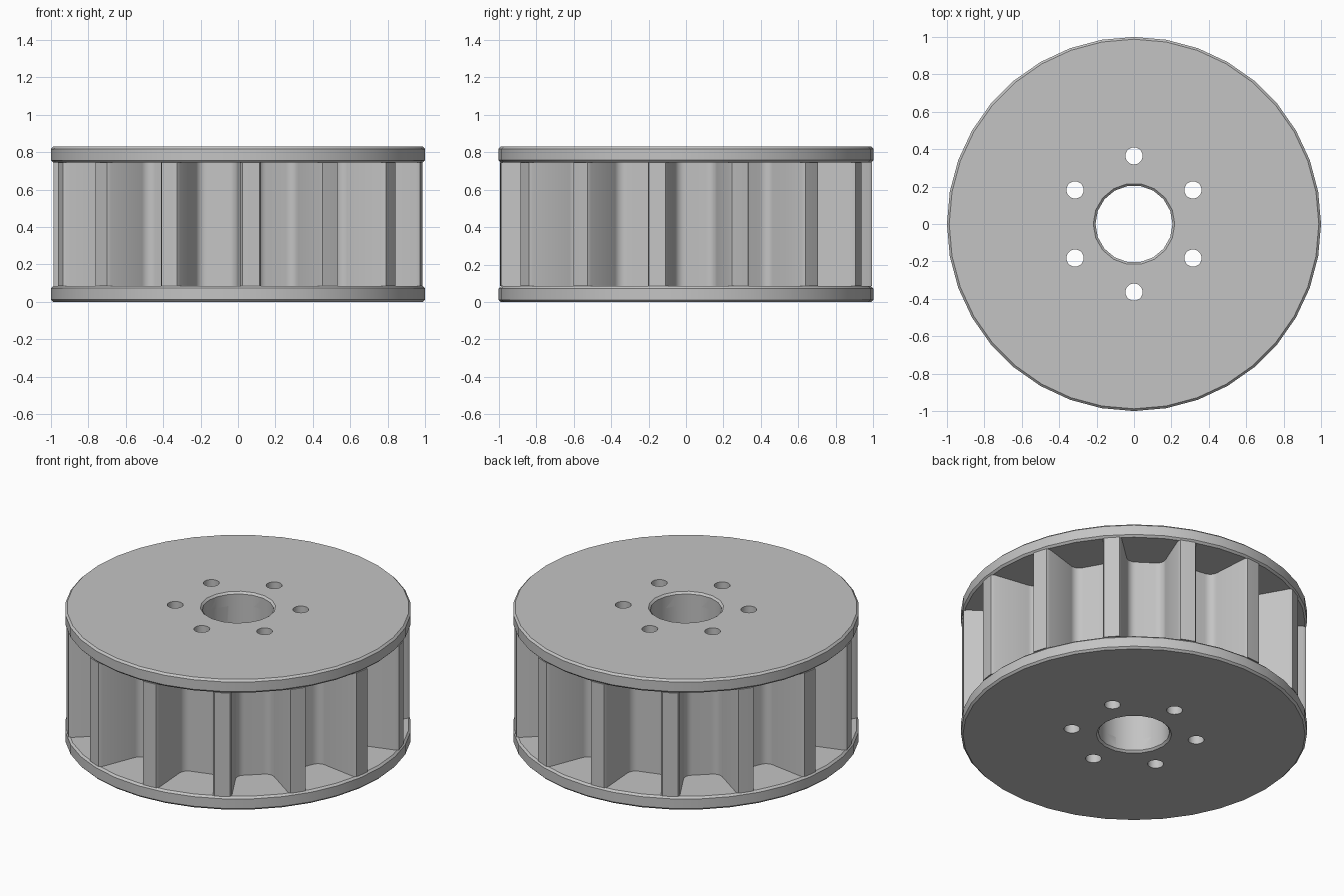
import bpy, bmesh
from math import sin, cos, pi, radians, sqrt, atan2
from mathutils import Matrix, Vector

HEIGHT, PLATE = 0.83, 0.085      # overall height, end plate thickness
VANES, FIRST = 14, radians(-86)  # vane count and angle of the first one
HALF, TIP, FLOOR, FILLET = 0.055, 0.993, 0.7, 0.055
CHAMFER = 0.012

if "Cube" in bpy.data.objects:
    bpy.data.objects.remove(bpy.data.objects["Cube"], do_unlink=True)

grey = bpy.data.materials.new("light grey metal")
grey.use_nodes = True
grey.diffuse_color = (0.55, 0.55, 0.55, 1)
grey.node_tree.nodes["Principled BSDF"].inputs["Base Color"].default_value = grey.diffuse_color


def make_object(name, bm):
    bmesh.ops.recalc_face_normals(bm, faces=bm.faces)
    mesh = bpy.data.meshes.new(name)
    bm.to_mesh(mesh)
    bm.free()
    mesh.materials.append(grey)
    obj = bpy.data.objects.new(name, mesh)
    bpy.context.collection.objects.link(obj)
    return obj


def turned(bm, profile, sides, x=0, y=0):
    """Closed solid of revolution from (radius, z) pairs."""
    rings = [[bm.verts.new((x + r * cos(2 * pi * i / sides), y + r * sin(2 * pi * i / sides), z))
              for i in range(sides)] for r, z in profile]
    for low, high in zip(rings, rings[1:]):
        for i in range(sides):
            j = (i + 1) % sides
            bm.faces.new((low[i], low[j], high[j], high[i]))
    bm.faces.new(rings[0][::-1])
    bm.faces.new(rings[-1])


def plate(name, z):
    bm = bmesh.new()
    c = CHAMFER
    turned(bm, [(1 - c, z), (1, z + c), (1, z + PLATE - c), (1 - c, z + PLATE)], 36)
    return make_object(name, bm)


def vane_side():
    """One side of a vane, from tip to root, as (radial, sideways) points."""
    edge = 0.01
    pts = [(TIP, 0), (sqrt(TIP ** 2 - (HALF - edge) ** 2), HALF - edge), (TIP - 2 * edge, HALF)]
    v = HALF + FILLET
    u = sqrt((FLOOR + FILLET) ** 2 - v ** 2)
    start, end = -pi / 2, -pi + atan2(v, u)
    for i in range(7):
        a = start + (end - start) * i / 6
        pts.append((u + FILLET * cos(a), v + FILLET * sin(a)))
    return pts


def vaned_core():
    side = vane_side()
    outline = [(u, -v) for u, v in side[:0:-1]] + side
    bm = bmesh.new()
    verts = []
    for k in range(VANES):
        turn = Matrix.Rotation(FIRST + 2 * pi * k / VANES, 3, 'Z')
        verts += [bm.verts.new(turn @ Vector((u, v, PLATE))) for u, v in outline]
    base = bm.faces.new(verts)
    new = bmesh.ops.extrude_face_region(bm, geom=[base], use_keep_orig=True)["geom"]
    bmesh.ops.translate(bm, vec=(0, 0, HEIGHT - 2 * PLATE),
                        verts=[g for g in new if isinstance(g, bmesh.types.BMVert)])
    return make_object("vaned_core", bm)


parts = [plate("bottom_plate", 0), plate("top_plate", HEIGHT - PLATE), vaned_core()]

# Centre bore with chamfered mouths, and a ring of six bolt holes
bm = bmesh.new()
c, bore = CHAMFER, 0.206
turned(bm, [(bore + 2 * c, -c), (bore, c), (bore, HEIGHT - c), (bore + 2 * c, HEIGHT + c)], 18)
for k in range(6):
    a = pi / 2 + k * pi / 3
    turned(bm, [(0.046, -0.1), (0.046, HEIGHT + 0.1)], 20, 0.364 * cos(a), 0.364 * sin(a))
cutter = make_object("hole_cutter", bm)
cutter.hide_render = True

for obj in parts:
    cut = obj.modifiers.new("holes", 'BOOLEAN')
    cut.operation, cut.solver, cut.object = 'DIFFERENCE', 'EXACT', cutter
    bpy.ops.object.select_all(action='DESELECT')
    obj.select_set(True)
    bpy.context.view_layer.objects.active = obj
    bpy.ops.object.modifier_apply(modifier=cut.name)
    bpy.ops.object.shade_smooth_by_angle(angle=radians(30))
bpy.data.objects.remove(cutter, do_unlink=True)
